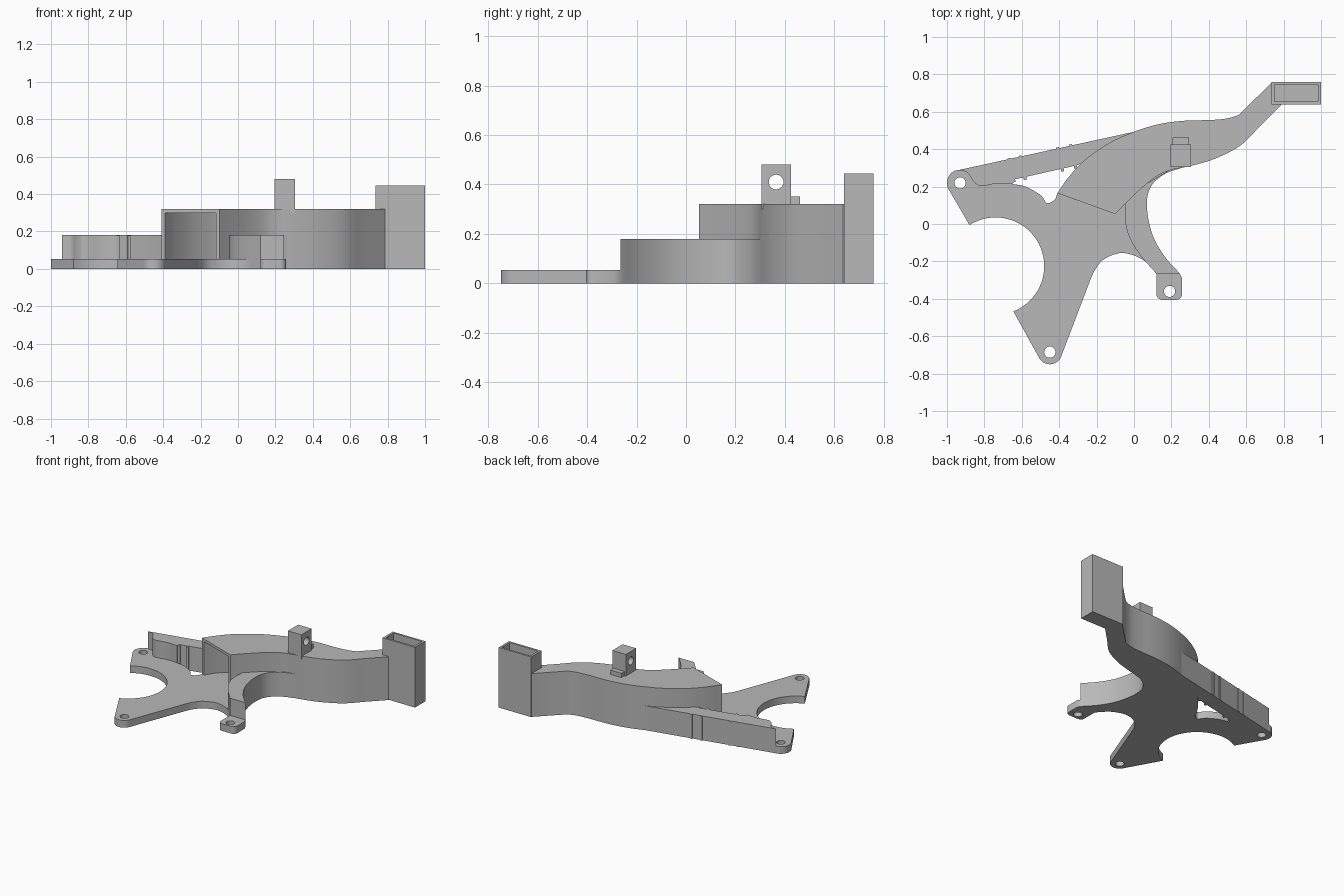
import bpy, bmesh, math
from mathutils import Vector

if "Cube" in bpy.data.objects:
    bpy.data.objects.remove(bpy.data.objects["Cube"])

grey = bpy.data.materials.new("plain grey")
grey.use_nodes = True
COLOUR = (0.48, 0.48, 0.48, 1)
grey.diffuse_color = COLOUR
grey.node_tree.nodes["Principled BSDF"].inputs["Base Color"].default_value = COLOUR


def arc(cx, cy, r, a0, a1, n=24):
    angles = [math.radians(a0 + (a1 - a0) * i / n) for i in range(n + 1)]
    return [(cx + r * math.cos(a), cy + r * math.sin(a)) for a in angles]


def spline(points, n=6):
    """Smooth curve passing through the given points."""
    p = [Vector(q) for q in points]
    p = [2 * p[0] - p[1]] + p + [2 * p[-1] - p[-2]]
    out = []
    for a, b, c, d in zip(p, p[1:], p[2:], p[3:]):
        for i in range(n):
            t = i / n
            out.append(0.5 * (2 * b + (c - a) * t + (2 * a - 5 * b + 4 * c - d) * t * t
                              + (3 * b - a - 3 * c + d) * t ** 3))
    return [tuple(v) for v in out + [p[-2]]]


def offset(points, dist):
    """Shift an open curve sideways, to the left of its direction."""
    out = []
    for i, p in enumerate(points):
        d = Vector(points[min(i + 1, len(points) - 1)]) - Vector(points[max(i - 1, 0)])
        d.normalize()
        out.append((p[0] - d.y * dist, p[1] + d.x * dist))
    return out


def prism(name, outline, z0, z1):
    bm = bmesh.new()
    face = bm.faces.new([bm.verts.new((x, y, z0)) for x, y in outline])
    top = bmesh.ops.extrude_face_region(bm, geom=[face])["geom"]
    verts = [v for v in top if isinstance(v, bmesh.types.BMVert)]
    bmesh.ops.translate(bm, verts=verts, vec=(0, 0, z1 - z0))
    bmesh.ops.recalc_face_normals(bm, faces=bm.faces)
    mesh = bpy.data.meshes.new(name)
    bm.to_mesh(mesh)
    bm.free()
    mesh.materials.append(grey)
    obj = bpy.data.objects.new(name, mesh)
    bpy.context.collection.objects.link(obj)
    return obj


def box(name, x0, x1, y0, y1, z0, z1):
    return prism(name, [(x0, y0), (x1, y0), (x1, y1), (x0, y1)], z0, z1)


def cut(obj, *cutters):
    for c in cutters:
        mod = obj.modifiers.new("cut", "BOOLEAN")
        mod.operation, mod.solver, mod.object = "DIFFERENCE", "EXACT", c
    bpy.context.view_layer.update()
    graph = bpy.context.evaluated_depsgraph_get()
    mesh = bpy.data.meshes.new_from_object(obj.evaluated_get(graph))
    obj.modifiers.clear()
    obj.data = mesh


def hole(x, y, r=0.03):
    return prism("hole_cutter", arc(x, y, r, 0, 345, 23), -0.1, 0.3)


# Shared curves: both sides of the duct and the outside of the curved wall
back_side = spline([(-0.41, 0.165), (-0.35, 0.25), (-0.26, 0.345), (-0.13, 0.435),
                    (0.01, 0.497), (0.14, 0.535), (0.27, 0.552), (0.41, 0.556),
                    (0.5, 0.565), (0.56, 0.583)]) + [(0.74, 0.76)]
front_side = spline([(-0.1, 0.053), (-0.04, 0.115), (0.05, 0.2), (0.13, 0.26), (0.2, 0.29),
                     (0.3, 0.31), (0.43, 0.348), (0.57, 0.42), (0.68, 0.53), (0.786, 0.636)])
wall_outside = spline([(0.245, -0.265), (0.165, -0.175), (0.1, -0.06), (0.07, 0.08),
                       (0.085, 0.19), (0.16, 0.265), (0.28, 0.308)])

# Flat mounting plate with three drilled ears
plate = prism("mounting_plate",
              arc(-0.93, 0.22, 0.07, 80, 210) + arc(-0.74, -0.225, 0.26, 122.5, -68.6, 40)
              + arc(-0.45, -0.685, 0.065, 207, 340)
              + spline([(-0.23, -0.29), (-0.205, -0.24), (-0.155, -0.185), (-0.06, -0.155),
                        (0.045, -0.19), (0.12, -0.265)])
              + arc(0.15, -0.375, 0.03, 180, 270, 6) + arc(0.227, -0.375, 0.03, 270, 360, 6)
              + [(0.257, -0.29)] + wall_outside
              + [(-0.35, 0.25)]
              + spline([(-0.41, 0.165), (-0.425, 0.13), (-0.465, 0.112), (-0.5, 0.155),
                        (-0.58, 0.2), (-0.65, 0.214)]) + [(-0.65, 0.3)],
              0, 0.053)
ear_holes = [hole(-0.93, 0.22), hole(-0.45, -0.685), hole(0.19, -0.36)]
cut(plate, *ear_holes)

# Raised curved wall beside the small ear
wall_inside = spline([(-0.045, 0.115), (-0.045, 0.0), (-0.015, -0.09), (0.04, -0.175),
                      (0.12, -0.265)])
prism("curved_wall", wall_inside + wall_outside + [(0.2, 0.295), (0.05, 0.205)], 0, 0.18)

# Side rail running back to the duct
prism("side_rail",
      spline([(-0.94, 0.288), (-0.89, 0.275), (-0.86, 0.23), (-0.82, 0.203),
              (-0.73, 0.217), (-0.65, 0.214)])
      + [(-0.645, 0.237), (-0.3, 0.315), (-0.26, 0.34), (-0.13, 0.43), (0.01, 0.495)],
      0, 0.18)

# Thin ribs crossing the rail
along = Vector((0.976, 0.216))
across = Vector((-0.216, 0.976))
for i, x in enumerate((-0.655, -0.595, -0.395, -0.325)):
    mid = Vector((x, 0.3 + 0.222 * (x + 0.6)))
    corners = [(-0.008, -0.066), (0.008, -0.066), (0.008, 0.066), (-0.008, 0.066)]
    prism(f"rail_rib_{i + 1}", [mid + along * a + across * b for a, b in corners], 0, 0.178)

# Hollow curved duct and its upright outlet
duct = prism("duct_body", front_side + back_side[::-1], 0, 0.32)
outlet = box("outlet_box", 0.735, 1, 0.64, 0.76, 0, 0.445)
inner_front = offset(front_side, 0.02)
inner_back = offset(back_side, -0.02)


def past_mouth(p):
    return (p[0] - 0.025, p[1] - 0.07)


cavity = prism("duct_cutter",
               [past_mouth(inner_front[0])] + inner_front + [(0.85, 0.67), (0.85, 0.72)]
               + inner_back[::-1] + [past_mouth(inner_back[0])], 0.05, 0.3)
well = box("outlet_cutter", 0.751, 0.984, 0.655, 0.745, 0.02, 0.6)
cut(duct, cavity, well)
cut(outlet, cavity, well)

# Drilled post and small step on top of the duct
post = box("pivot_post", 0.195, 0.305, 0.305, 0.425, 0.3, 0.48)
pin = hole(0, 0)
pin.rotation_euler = (0, math.pi / 2, 0)
pin.location = (0.15, 0.365, 0.41)
cut(post, pin)
box("post_step", 0.205, 0.295, 0.42, 0.462, 0.3, 0.352)

for helper in ear_holes + [cavity, well, pin]:
    bpy.data.objects.remove(helper)

# Smooth the curved sides, keep corners crisp
for obj in bpy.context.collection.objects:
    if obj.type == "MESH":
        obj.select_set(True)
        bpy.context.view_layer.objects.active = obj
bpy.ops.object.shade_smooth_by_angle(angle=math.radians(30))
